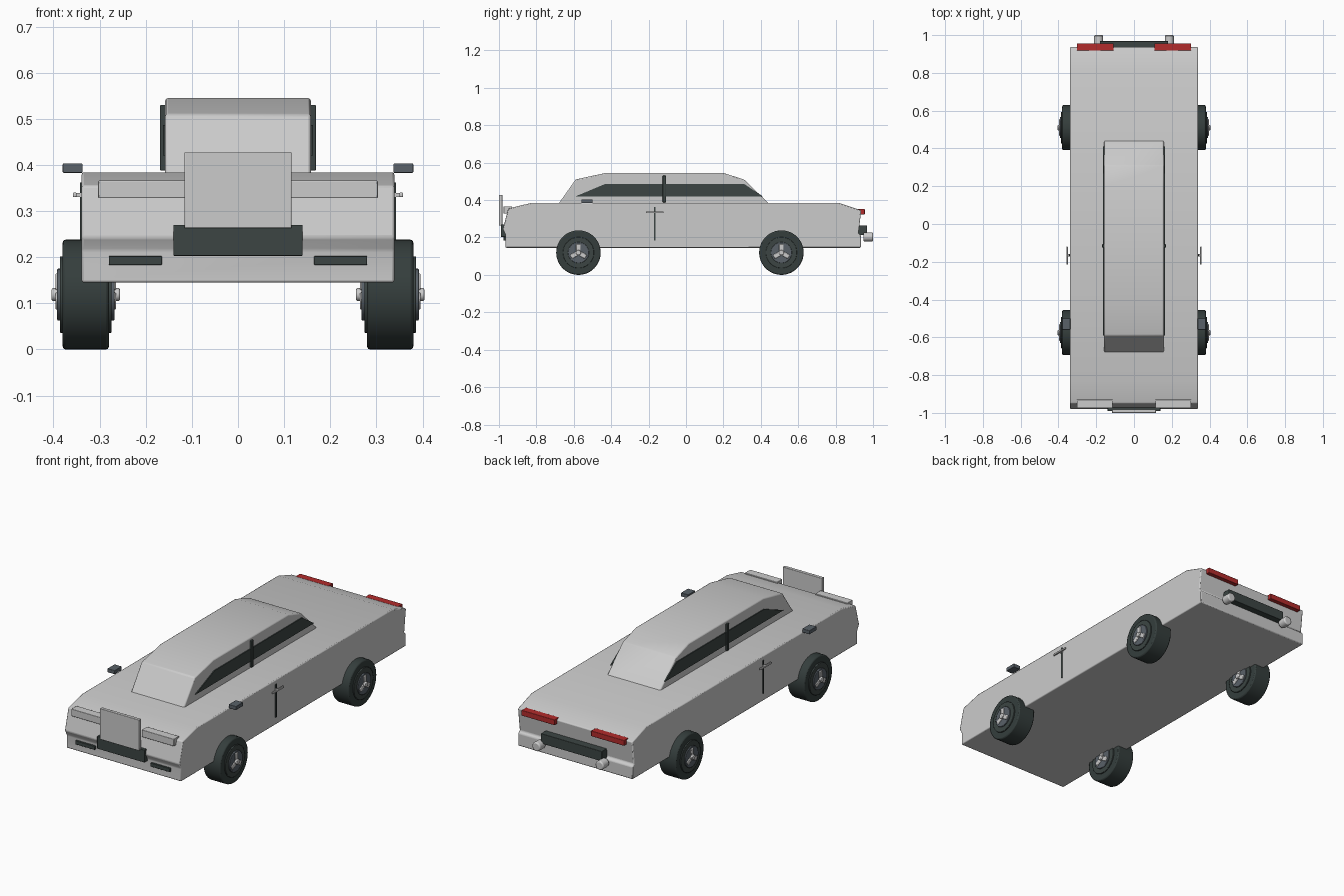
import bpy, bmesh, math
from mathutils import Matrix

if "Cube" in bpy.data.objects:
    bpy.data.objects.remove(bpy.data.objects["Cube"])


def material(name, rgb):
    m = bpy.data.materials.new(name)
    m.diffuse_color = (*rgb, 1)
    m.use_nodes = True
    m.node_tree.nodes["Principled BSDF"].inputs["Base Color"].default_value = m.diffuse_color
    return m


SILVER = material("silver paint", (0.60, 0.60, 0.60))
DARK = material("dark trim", (0.045, 0.06, 0.057))
RUBBER = material("tyre rubber", (0.035, 0.048, 0.046))
SLATE = material("slate grey", (0.10, 0.12, 0.14))
RED = material("red lamp", (0.45, 0.025, 0.025))


def finish(name, bm, mat, bevel=0.0, segments=2):
    bmesh.ops.recalc_face_normals(bm, faces=bm.faces)
    me = bpy.data.meshes.new(name)
    bm.to_mesh(me)
    bm.free()
    ob = bpy.data.objects.new(name, me)
    bpy.context.collection.objects.link(ob)
    me.materials.append(mat)
    bpy.ops.object.select_all(action='DESELECT')
    ob.select_set(True)
    bpy.context.view_layer.objects.active = ob
    if bevel:
        b = ob.modifiers.new("bevel", 'BEVEL')
        b.width, b.segments, b.limit_method = bevel, segments, 'ANGLE'
        b.angle_limit = math.radians(25)
    bpy.ops.object.shade_smooth_by_angle(angle=math.radians(30))
    return ob


def prism(name, profile, x0, x1, mat, bevel=0.0):
    """Side profile (y, z) extruded across x."""
    bm = bmesh.new()
    face = bm.faces.new([bm.verts.new((x0, y, z)) for y, z in profile])
    ext = bmesh.ops.extrude_face_region(bm, geom=[face])
    verts = [v for v in ext["geom"] if isinstance(v, bmesh.types.BMVert)]
    bmesh.ops.translate(bm, verts=verts, vec=(x1 - x0, 0, 0))
    return finish(name, bm, mat, bevel)


def box(name, xs, ys, zs, mat, bevel=0.002):
    lo, hi = sorted(xs), None
    return prism(name, [(ys[0], zs[0]), (ys[1], zs[0]), (ys[1], zs[1]), (ys[0], zs[1])],
                 lo[0], lo[1], mat, bevel)


def cylinder(name, center, r, length, axis, mat, bevel=0.0, sides=40):
    bm = bmesh.new()
    rot = Matrix.Rotation(math.pi / 2, 4, 'Y' if axis == 'X' else 'X')
    bmesh.ops.create_cone(bm, cap_ends=True, segments=sides, radius1=r, radius2=r,
                          depth=length, matrix=Matrix.Translation(center) @ rot)
    return finish(name, bm, mat, bevel)


# Main body and cabin
prism("body", [(-0.965, 0.145), (-0.965, 0.215), (-0.98, 0.243), (-0.95, 0.355), (-0.83, 0.384),
               (0.82, 0.384), (0.937, 0.345), (0.922, 0.222), (0.935, 0.212), (0.935, 0.145)],
      -0.339, 0.339, SILVER, 0.005)
prism("cabin", [(-0.685, 0.375), (-0.59, 0.51), (-0.43, 0.545), (0.2, 0.545),
                (0.31, 0.51), (0.45, 0.375)], -0.158, 0.158, SILVER, 0.006)

# Front plate and lower grille
box("front_plate", (-0.116, 0.116), (-1.0, -0.982), (0.263, 0.428), SILVER)
box("lower_grille", (-0.14, 0.14), (-0.99, -0.955), (0.203, 0.27), DARK)
# Rear bumper bar
box("rear_bar", (-0.18, 0.18), (0.92, 0.968), (0.212, 0.265), DARK)

for s, side in ((1, "left"), (-1, "right")):
    # Side glass and centre pillar
    prism(side + "_window", [(-0.59, 0.42), (-0.43, 0.487), (0.31, 0.487), (0.41, 0.42)],
          s * 0.156, s * 0.163, DARK)
    box(side + "_pillar", (s * 0.154, s * 0.169), (-0.125, -0.107), (0.388, 0.53), DARK)
    # Door seam, handle, mirror
    box(side + "_door_seam", (s * 0.337, s * 0.343), (-0.170, -0.162), (0.185, 0.362), DARK, 0)
    box(side + "_door_handle", (s * 0.350, s * 0.358), (-0.215, -0.12), (0.33, 0.34), SILVER)
    box(side + "_handle_post", (s * 0.335, s * 0.352), (-0.172, -0.16), (0.331, 0.339), SILVER, 0)
    box(side + "_mirror", (s * 0.337, s * 0.38), (-0.56, -0.50), (0.383, 0.403), SLATE)
    # Lamps
    box(side + "_headlamp", (s * 0.113, s * 0.303), (-0.975, -0.93), (0.328, 0.366), SILVER)
    box(side + "_fog_lamp", (s * 0.165, s * 0.28), (-0.975, -0.955), (0.183, 0.203), DARK)
    box(side + "_tail_lamp", (s * 0.108, s * 0.303), (0.918, 0.956), (0.323, 0.352), RED)
    # Exhaust-like rear bumper end
    cylinder(side + "_rear_bumper_end", (s * 0.187, 0.974, 0.203), 0.024, 0.052, 'Y',
             SILVER, 0.006, 24)

    # Wheels
    for wy, end in ((-0.575, "front"), (0.51, "rear")):
        name = f"{end}_{side}_"
        c = (s * 0.33, wy, 0.119)
        cylinder(name + "tyre", c, 0.119, 0.10, 'X', RUBBER, 0.006, 48)
        cylinder(name + "rim", c, 0.083, 0.112, 'X', DARK, 0.002)
        cylinder(name + "hub", c, 0.056, 0.124, 'X', SLATE, 0.002)
        cylinder(name + "hub_cap", c, 0.014, 0.148, 'X', SILVER, 0.003, 20)
        # Three short spokes
        bm = bmesh.new()
        for k in range(3):
            m = (Matrix.Translation(c) @ Matrix.Rotation(k * math.tau / 3, 4, 'X')
                 @ Matrix.Translation((0, 0, 0.028)) @ Matrix.Diagonal((0.132, 0.024, 0.036, 1)))
            bmesh.ops.create_cube(bm, size=1, matrix=m)
        finish(name + "spokes", bm, SILVER, 0.003)
